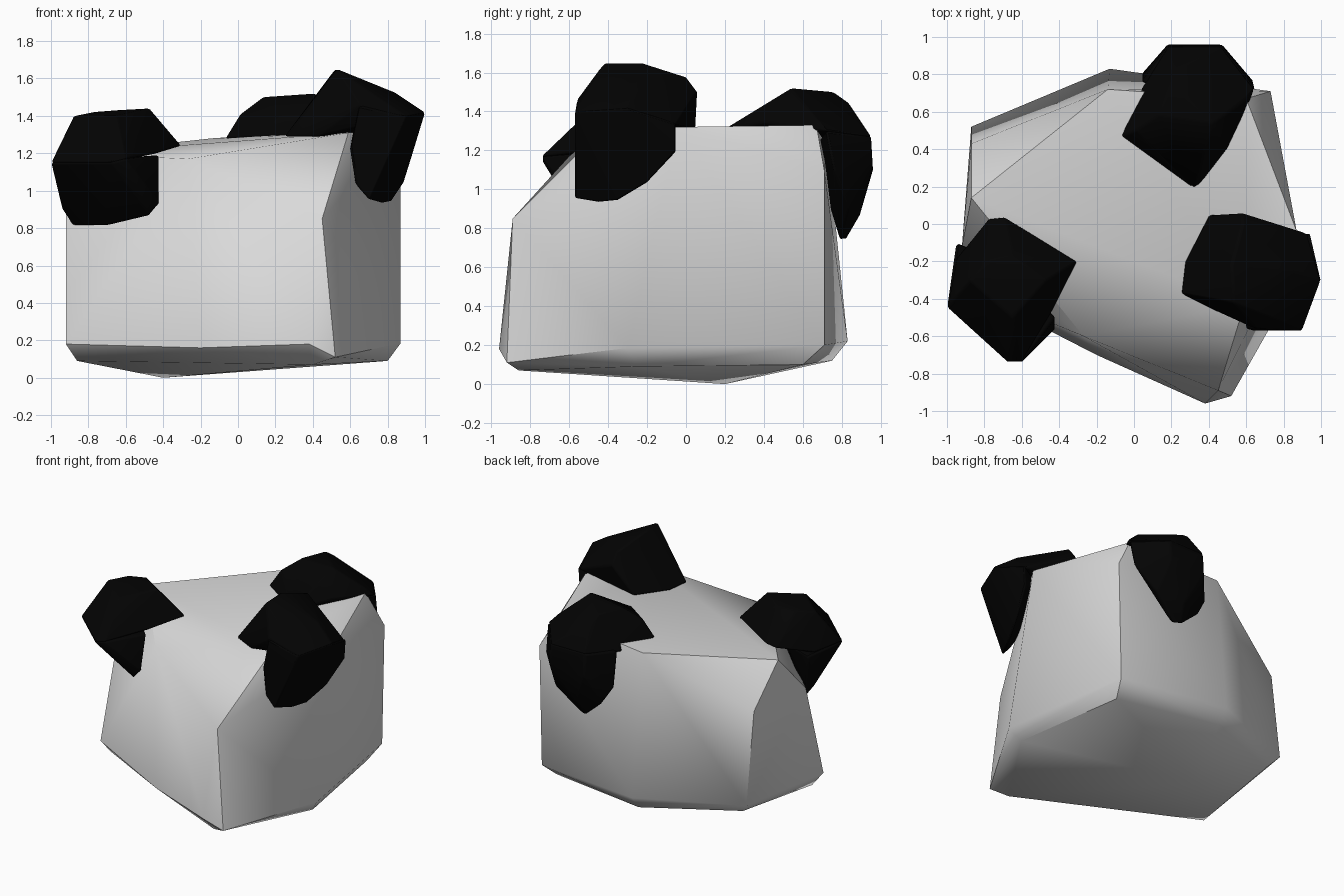
import bpy
import bmesh
import math

default = bpy.data.objects.get("Cube")
if default:
    bpy.data.objects.remove(default, do_unlink=True)


def make_material(name, level):
    mat = bpy.data.materials.new(name)
    colour = (level, level, level, 1)
    mat.use_nodes = True
    mat.diffuse_color = colour
    shader = mat.node_tree.nodes["Principled BSDF"]
    shader.inputs["Base Color"].default_value = colour
    shader.inputs["Roughness"].default_value = .8
    return mat


def add_hull(bm, points):
    """Wrap one convex chunk around its corner points."""
    verts = [bm.verts.new(p) for p in points]
    result = bmesh.ops.convex_hull(bm, input=verts)
    unused = result["geom_interior"] + result["geom_unused"]
    loose = {g for g in unused if isinstance(g, bmesh.types.BMVert)}
    bmesh.ops.delete(bm, geom=list(loose), context="VERTS")


def build_part(name, chunks, material, bevel=0):
    """Turn one or more convex chunks into a single named object."""
    bm = bmesh.new()
    for points in chunks:
        add_hull(bm, points)
    bmesh.ops.recalc_face_normals(bm, faces=bm.faces[:])
    mesh = bpy.data.meshes.new(name)
    bm.to_mesh(mesh)
    bm.free()
    mesh.materials.append(material)
    obj = bpy.data.objects.new(name, mesh)
    bpy.context.collection.objects.link(obj)
    if bevel:
        # soften the worn corners of the chunk
        mod = obj.modifiers.new("soft_edges", "BEVEL")
        mod.width = bevel
        mod.segments = 2
        mod.limit_method = "ANGLE"
        mod.angle_limit = math.radians(25)
    bpy.ops.object.select_all(action="DESELECT")
    obj.select_set(True)
    bpy.context.view_layer.objects.active = obj
    bpy.ops.object.shade_smooth_by_angle(angle=math.radians(42))
    return obj


stone_grey = make_material("stone_grey", .7)
matte_black = make_material("matte_black", .001)

# Stone block: four rough outlines from the top rim down to the underside
top_rim = [
    (-.27, -.6, 1.17), (.59, -.43, 1.31), (.87, -.04, 1.32),
    (.6, .67, 1.33), (-.14, .72, 1.28), (-.87, .14, 1.2),
]
shoulder = [
    (.45, -.89, .85), (.73, .71, 1.1), (-.87, .43, .92), (-.92, -.12, .9),
]
base_rim = [
    (.52, -.92, .11), (.38, -.96, .18), (-.2, -.7, .16), (-.92, -.33, .18),
    (-.87, .52, .24), (-.13, .83, .22), (.71, .71, .2), (.87, -.3, .185),
]
underside = [
    (-.4, .2, 0), (-.86, -.28, .09), (.8, -.25, .09), (.4, -.86, .07),
    (-.8, .46, .16), (-.13, .75, .12), (.66, .6, .1),
]
build_part("stone_block", [top_rim + shoulder + base_rim + underside], stone_grey)

# Right corner cap: a lump on the rim and a flap hanging over the side
right_lump = [
    (.25, -.37, 1.29), (.27, -.2, 1.29), (.4, .05, 1.31), (.53, -.42, 1.65),
    (.52, -.22, 1.65), (.58, .06, 1.5), (.93, -.05, 1.33), (1, -.3, 1.42),
    (.9, -.57, 1.4), (.65, -.56, 1.46), (.43, -.46, 1.29), (.85, -.25, 1.52),
    (.58, 0, 1.58),
]
right_flap = [
    (1, -.3, 1.42), (.94, -.05, 1.34), (.93, -.05, 1.19), (.88, -.2, 1.03),
    (.82, -.35, .94), (.77, -.45, .93), (.7, -.57, .95), (.63, -.57, 1.03),
    (.6, -.56, 1.22), (.65, -.56, 1.46), (.9, -.57, 1.4), (.6, -.2, 1.25),
]
build_part("right_corner_cap", [right_lump, right_flap], matte_black, .012)

# Left corner cap
left_lump = [
    (-.3, -.2, 1.24), (-.47, -.3, 1.44), (-.65, -.17, 1.43), (-.78, -.2, 1.42),
    (-.88, -.3, 1.4), (-.65, -.5, 1.4), (-1, -.45, 1.15), (-.78, .03, 1.22),
    (-.69, .04, 1.24), (-.43, -.46, 1.2), (-.6, -.74, 1.17), (-.68, -.74, 1.15),
    (-.95, -.18, 1.15),
]
left_flap = [
    (-.94, -.2, .9), (-.88, -.17, .81), (-.72, -.36, .81), (-.47, -.57, .87),
    (-.42, -.56, .93), (-.42, -.5, 1.19), (-.6, -.74, 1.17), (-.68, -.74, 1.15),
    (-1, -.45, 1.15), (-.95, -.1, 1.15), (-.7, -.2, 1.15),
]
build_part("left_corner_cap", [left_lump, left_flap], matte_black, .012)

# Back cap
back_lump = [
    (-.07, .47, 1.28), (.33, .18, 1.3), (.01, .5, 1.41), (.13, .58, 1.5),
    (.42, .54, 1.52), (.2, .76, 1.5), (.22, .83, 1.45), (.47, .95, 1.27),
    (.18, .95, 1.27), (.5, .4, 1.35), (.65, .72, 1.3), (.04, .73, 1.24),
    (.6, .67, 1.36),
]
back_flap = [
    (.47, .96, 1.12), (.18, .96, 1.1), (.04, .76, 1.26), (.04, .8, 1),
    (.12, .83, .87), (.27, .82, .74), (.33, .79, .74), (.3, .89, .86),
    (.5, .84, .9), (.64, .76, 1.1), (.65, .72, 1.3), (.47, .95, 1.27),
    (.18, .95, 1.27), (.3, .65, 1.2),
]
build_part("back_cap", [back_lump, back_flap], matte_black, .012)
